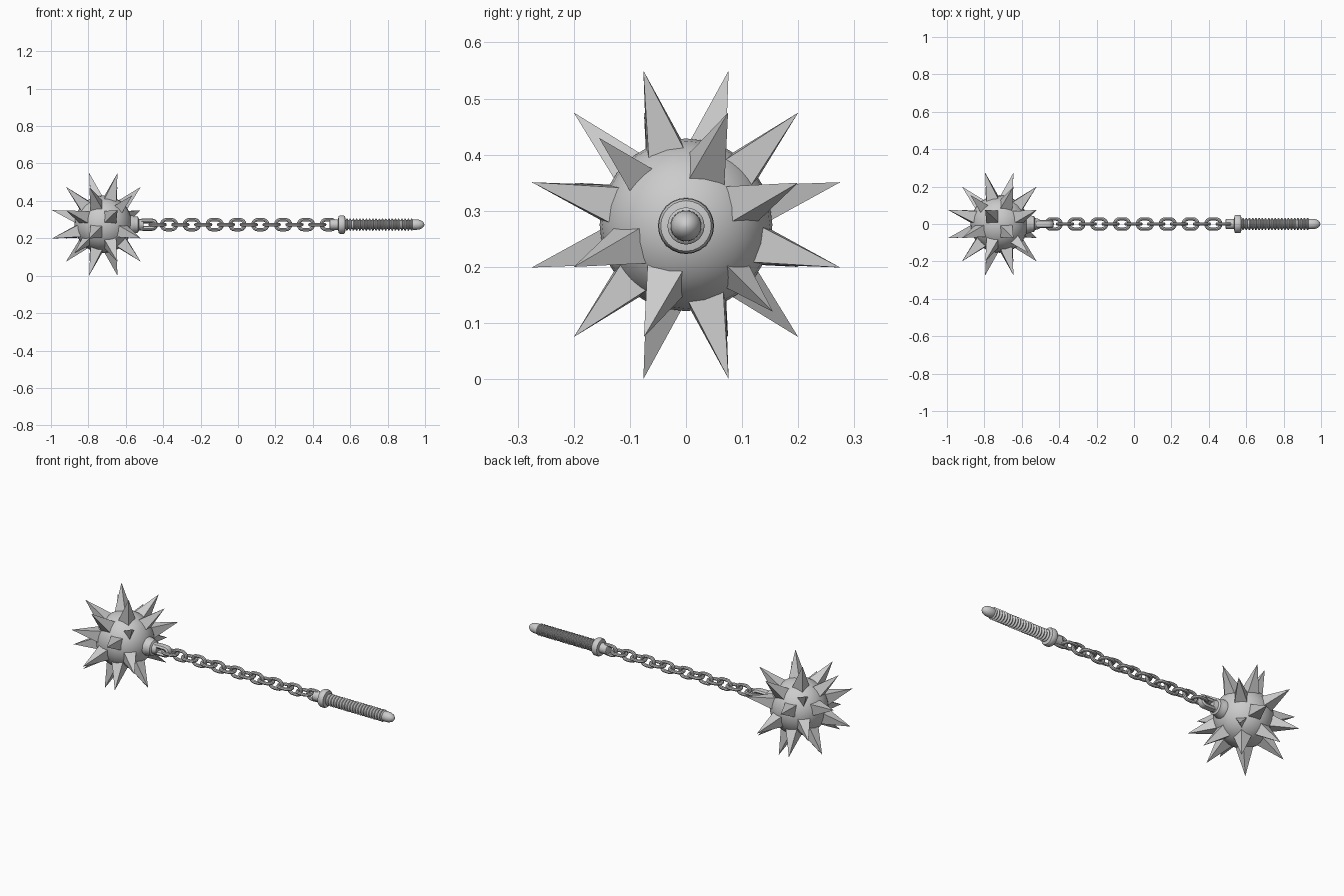
import bpy, bmesh
from math import pi, sin, cos
from mathutils import Vector, Matrix

if "Cube" in bpy.data.objects:
    bpy.data.objects.remove(bpy.data.objects["Cube"])

ZC = 0.275
BALL = Vector((-0.72, 0, ZC))


def finish(name, bm, smooth=True):
    bmesh.ops.recalc_face_normals(bm, faces=bm.faces)
    me = bpy.data.meshes.new(name)
    bm.to_mesh(me)
    bm.free()
    ob = bpy.data.objects.new(name, me)
    bpy.context.collection.objects.link(ob)
    if smooth:
        bpy.ops.object.select_all(action='DESELECT')
        ob.select_set(True)
        bpy.context.view_layer.objects.active = ob
        bpy.ops.object.shade_smooth_by_angle(angle=0.6)
    return ob


def lathe(name, profile, seg=24):
    """Revolve (x, radius) pairs around the weapon's long axis."""
    bm = bmesh.new()
    rings = [[bm.verts.new((x, r * cos(2 * pi * i / seg), ZC - 0.002 + r * sin(2 * pi * i / seg)))
              for i in range(seg)] for x, r in profile]
    for a, b in zip(rings, rings[1:]):
        for i in range(seg):
            j = (i + 1) % seg
            bm.faces.new((a[i], a[j], b[j], b[i]))
    bm.faces.new(rings[0])
    bm.faces.new(rings[-1])
    return finish(name, bm)


def link(name, x, length, width, wire, flat, thick=1.0, seg=8, arc=8):
    """Stadium-shaped loop; flat=True lies in xy, otherwise in xz."""
    rad = width / 2 - wire
    half = length / 2 - wire - rad
    bm = bmesh.new()
    rings = []
    for side in (1, -1):
        for k in range(arc + 1):
            t = -pi / 2 + pi * k / arc + (0 if side > 0 else pi)
            n = Vector((cos(t), sin(t), 0))
            c = Vector((side * half, 0, 0)) + n * rad
            rings.append([bm.verts.new(c + n * wire * cos(2 * pi * i / seg)
                                       + Vector((0, 0, thick * wire * sin(2 * pi * i / seg))))
                          for i in range(seg)])
    for a, b in zip(rings, rings[1:] + rings[:1]):
        for i in range(seg):
            j = (i + 1) % seg
            bm.faces.new((a[i], a[j], b[j], b[i]))
    rot = Matrix() if flat else Matrix.Rotation(pi / 2, 4, 'X')
    bm.transform(Matrix.Translation((x, 0, ZC - 0.002)) @ rot)
    return finish(name, bm)


# Ball: a cube rounded into a sphere
bm = bmesh.new()
bmesh.ops.create_cube(bm, size=2)
bmesh.ops.subdivide_edges(bm, edges=bm.edges[:], cuts=7, use_grid_fill=True)
for v in bm.verts:
    v.co = BALL + v.co.normalized() * 0.154
finish("spiked_ball", bm)

# Spikes: every second point of a 4x4x4 grid shell, except at the chain socket.
# Corner spikes are slim and three-sided, the others have square bases.
TIP = {1: (0.275, 0.076), 2: (0.2, 0.075), 3: (0.155, 0.155)}
bm = bmesh.new()
for i in range(4):
    for j in range(4):
        for k in range(4):
            idx = (i, j, k)
            outer = sum(n in (0, 3) for n in idx)
            if (i + j + k) % 2 or outer == 0 or (outer == 1 and i == 3):
                continue
            big, small = TIP[outer]
            tip = Vector([(1 if n > 1 else -1) * (big if n in (0, 3) else small) for n in idx])
            d = tip.normalized()
            inner = [a for a in range(3) if idx[a] in (1, 2)] or [2]
            axis = Vector([1.0 if a == inner[0] else 0.0 for a in range(3)])
            u = (axis - d * axis.dot(d)).normalized()
            w = d.cross(u)
            sides, r, turn = (3, 0.042, pi) if outer == 3 else (4, 0.055, pi / 4)
            angles = [turn + 2 * pi * n / sides for n in range(sides)]
            base = [bm.verts.new(BALL + d * 0.115 + (u * cos(t) + w * sin(t)) * r)
                    for t in angles]
            top = bm.verts.new(BALL + tip)
            bm.faces.new(base)
            for n in range(sides):
                bm.faces.new((base[n], base[(n + 1) % sides], top))
finish("spikes", bm, smooth=False)

# Socket and eye joining the ball to the chain
lathe("ball_socket", [(-0.60, 0.05), (-0.565, 0.05), (-0.555, 0.045), (-0.535, 0.043),
                      (-0.53, 0.032), (-0.505, 0.026)])
link("ball_eye", -0.485, 0.115, 0.066, 0.013, False, thick=1.7)

# Chain of alternating links
for n in range(16):
    link(f"chain_link_{n + 1}", -0.43 + n * 0.061, 0.098, 0.072, 0.0092, n % 2 == 0)

# Handle: ferrule, guard ring, ridged grip and end cap
lathe("ferrule", [(0.49, 0.024), (0.492, 0.028), (0.545, 0.028)])
lathe("guard_ring", [(0.535, 0.03), (0.538, 0.045), (0.545, 0.049), (0.565, 0.049),
                     (0.572, 0.045), (0.575, 0.03)])
ridges, start, end = 21, 0.572, 0.935
step = (end - start) / ridges
grip = []
for n in range(ridges):
    x = start + n * step
    grip += [(x, 0.024), (x + step * 0.25, 0.024), (x + step * 0.4, 0.031),
             (x + step * 0.6, 0.033), (x + step * 0.8, 0.031)]
lathe("grip", grip + [(end, 0.024)])
lathe("end_cap", [(0.93, 0.025), (0.936, 0.028), (0.965, 0.027), (0.982, 0.021),
                  (0.992, 0.012), (0.996, 0.003)])
